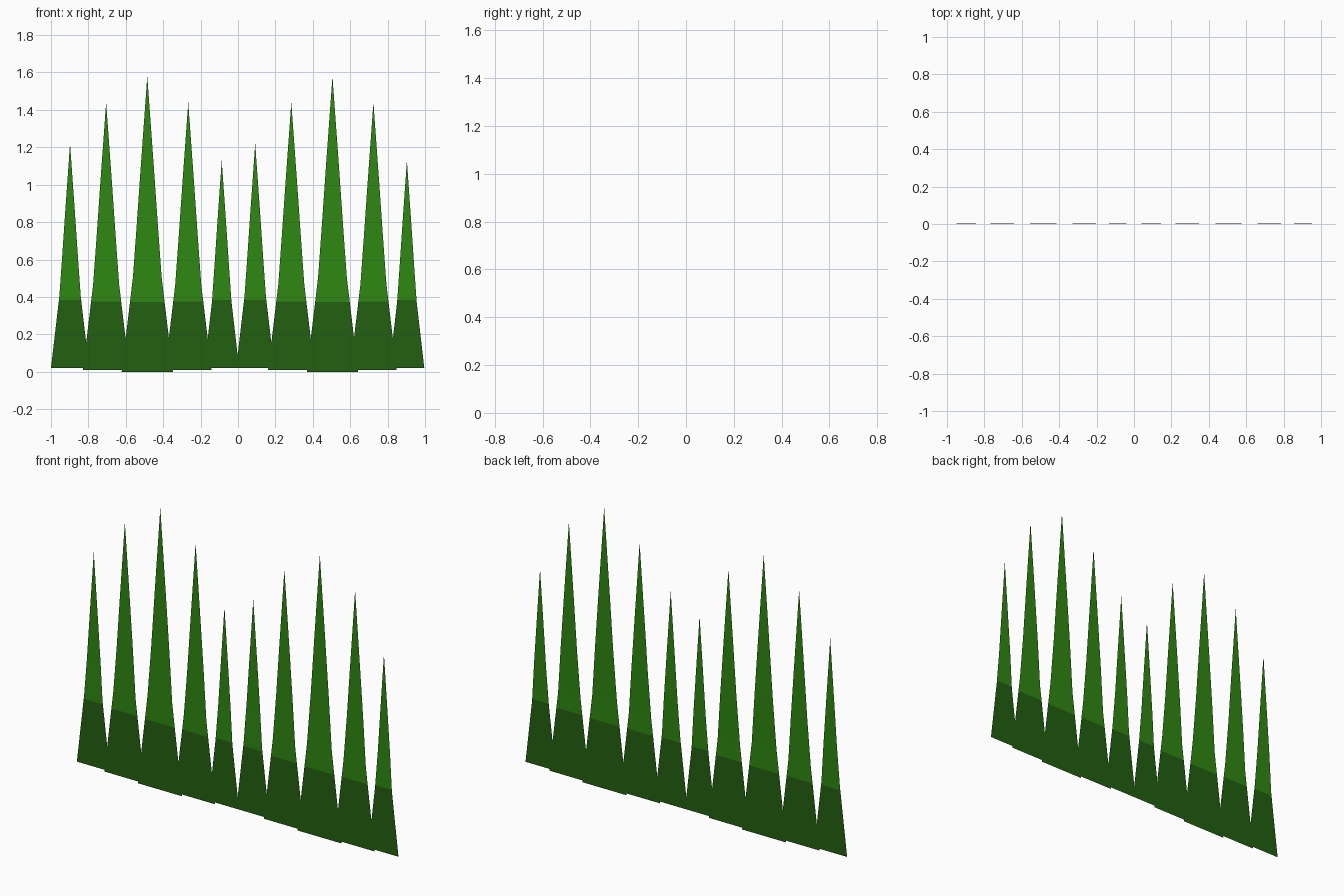
import bpy, bmesh

if "Cube" in bpy.data.objects:
    bpy.data.objects.remove(bpy.data.objects["Cube"])

def material(name, rgb):
    m = bpy.data.materials.new(name)
    m.diffuse_color = (*rgb, 1)
    m.use_nodes = True
    m.node_tree.nodes["Principled BSDF"].inputs["Base Color"].default_value = m.diffuse_color
    return m

LIGHT = material("leaf green", (0.028, 0.245, 0.006))
DARK = material("dark base green", (0.016, 0.115, 0.005))

# blade profile: (fraction of height, fraction of base half width, y lean)
PROFILE = [(0, 1, 0), (0.32, 0.56, 0), (0.5, 0.41, 0.004), (0.7, 0.25, 0.004)]

def blade(name, cx, half, z0, z1, cut):
    """Flat tapering blade, one sheet thick, with a darker foot."""
    bm = bmesh.new()
    rows = []
    for t, w, y in PROFILE:
        z = z0 + t * (z1 - z0)
        rows.append([bm.verts.new((cx + s * w * half, y, z)) for s in (-1, 1)])
    for (a, b), (c, d) in zip(rows, rows[1:]):
        bm.faces.new((a, b, d, c))
    tip = bm.verts.new((cx, 0.004, z1))
    bm.faces.new((rows[-1][0], rows[-1][1], tip))
    # cut at the colour boundary
    bmesh.ops.bisect_plane(bm, geom=bm.verts[:] + bm.edges[:] + bm.faces[:],
                           plane_co=(0, 0, cut), plane_no=(0, 0, 1))
    for f in bm.faces:
        f.material_index = 1 if f.calc_center_median().z < cut else 0
    me = bpy.data.meshes.new(name)
    bm.to_mesh(me)
    bm.free()
    me.materials.append(LIGHT)
    me.materials.append(DARK)
    bpy.context.collection.objects.link(bpy.data.objects.new(name, me))

# one tuft: tip x, half width, foot z, tip z, colour boundary
TUFT = [(-0.898, 0.102, 0.02, 1.22, 0.383),
        (-0.705, 0.124, 0.01, 1.44, 0.375),
        (-0.485, 0.137, 0.00, 1.58, 0.372),
        (-0.266, 0.124, 0.01, 1.44, 0.375),
        (-0.087, 0.093, 0.02, 1.13, 0.383)]

# two identical tufts side by side
for k, side in enumerate(("left", "right")):
    for i, (x, half, z0, z1, cut) in enumerate(TUFT):
        blade(f"{side}_grass_blade_{i + 1}", x + 0.99 * k, half, z0, z1, cut)
